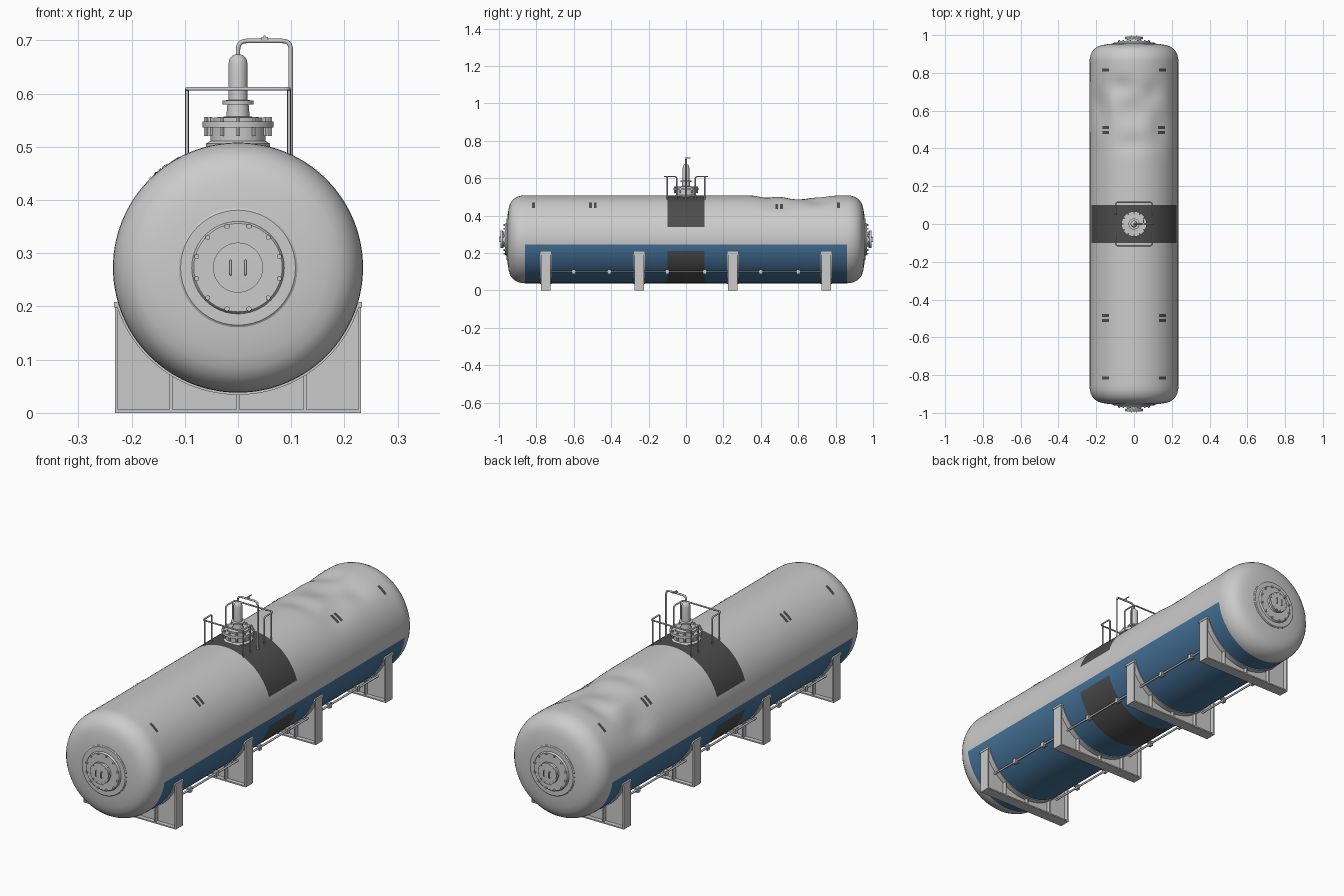
import bpy, bmesh, math
from math import sin, cos, pi, sqrt, exp, acos
from mathutils import Vector, Matrix

cube = bpy.data.objects.get("Cube")
if cube:
    bpy.data.objects.remove(cube, do_unlink=True)

R, ZC = 0.235, 0.273      # tank radius and axis height


def material(name, rgb):
    m = bpy.data.materials.new(name)
    m.use_nodes = True
    m.diffuse_color = (*rgb, 1)
    m.node_tree.nodes["Principled BSDF"].inputs["Base Color"].default_value = (*rgb, 1)
    return m


GREY = material("light_grey", (0.6, 0.6, 0.6))
BLUE = material("blue", (0.06, 0.17, 0.32))
DARK = material("dark_grey", (0.075, 0.075, 0.075))


def finish(name, bm, mats=(GREY,), smooth=True):
    bmesh.ops.recalc_face_normals(bm, faces=bm.faces)
    me = bpy.data.meshes.new(name)
    bm.to_mesh(me)
    bm.free()
    ob = bpy.data.objects.new(name, me)
    bpy.context.collection.objects.link(ob)
    for m in mats:
        me.materials.append(m)
    if smooth:
        bpy.ops.object.select_all(action='DESELECT')
        ob.select_set(True)
        bpy.context.view_layer.objects.active = ob
        bpy.ops.object.shade_smooth_by_angle(angle=math.radians(35))
    return ob


def grid(bm, rows, closed):
    """Skin rows of points with quads."""
    vs = [[bm.verts.new(p) for p in row] for row in rows]
    for a, b in zip(vs, vs[1:]):
        n = len(a)
        for i in range(n if closed else n - 1):
            j = (i + 1) % n
            bm.faces.new((a[i], a[j], b[j], b[i]))
    return vs


def add_box(bm, centre, size):
    mat = Matrix.Translation(centre) @ Matrix.Diagonal((*size, 1))
    bmesh.ops.create_cube(bm, size=1, matrix=mat)


def add_cyl(bm, matrix, r, h, n=8):
    bmesh.ops.create_cone(bm, cap_ends=True, segments=n, radius1=r, radius2=r,
                          depth=h, matrix=matrix)


def lathe(bm, profile, matrix, n=48):
    rows = [[matrix @ Vector((r * cos(2 * pi * i / n), r * sin(2 * pi * i / n), h))
             for i in range(n)] for r, h in profile]
    vs = grid(bm, rows, True)
    bm.faces.new(vs[0])
    bm.faces.new(vs[-1])


def tube(name, corners, r=0.004, bend=0.02):
    """Pipe along a path with rounded corners."""
    pts = [Vector(c) for c in corners]
    path = [pts[0]]
    for a, b, c in zip(pts, pts[1:], pts[2:]):
        p, q = b + (a - b).normalized() * bend, b + (c - b).normalized() * bend
        path += [p * (1 - t) ** 2 + b * 2 * t * (1 - t) + q * t * t
                 for t in (k / 6 for k in range(7))]
    path.append(pts[-1])
    cu = bpy.data.curves.new(name, 'CURVE')
    cu.dimensions = '3D'
    cu.bevel_depth, cu.bevel_resolution, cu.use_fill_caps = r, 2, True
    sp = cu.splines.new('POLY')
    sp.points.add(len(path) - 1)
    for s, p in zip(sp.points, path):
        s.co = (*p, 1)
    cu.materials.append(GREY)
    ob = bpy.data.objects.new(name, cu)
    bpy.context.collection.objects.link(ob)


# Dents: y, angle from the top, spread in y, spread in angle, depth
DENTS = [(0.43, 0.0, 0.05, 0.4, 0.012), (0.60, 0.0, 0.09, 0.4, 0.022),
         (0.73, -0.3, 0.05, 0.35, 0.016), (0.62, -0.95, 0.09, 0.25, 0.014),
         (0.50, 0.6, 0.09, 0.25, 0.010), (0.70, 0.45, 0.06, 0.25, 0.012),
         (0.62, -0.5, 0.08, 0.12, -0.006)]


def surface(t, y, r=R, lift=0.0):
    """Point on the shell at angle t from the top."""
    d = sum(e * exp(-((y - cy) / sy) ** 2 - ((t - ct) / st) ** 2)
            for cy, ct, sy, st, e in DENTS)
    r = max(r - d, 0) + lift
    return Vector((r * sin(t), y, ZC + r * cos(t)))


# Tank shell with rounded heads, edge loops placed on the paint borders
borders = [acos((z - ZC) / R) for z in (0.34, 0.245, 0.21)]
angles = [a for a in (-pi + 2 * pi * i / 112 for i in range(112))
          if all(abs(abs(a) - b) > 0.02 for b in borders)]
angles = sorted(angles + borders + [-b for b in borders])
head = [(0.878, 0.234), (0.897, 0.229), (0.915, 0.22), (0.930, 0.207), (0.941, 0.19),
        (0.948, 0.165), (0.953, 0.135), (0.956, 0.1), (0.958, 0.05)]
stations = [(-y, r) for y, r in reversed(head)]
stations += [(-0.86 + 0.02 * i, R) for i in range(87)] + head
bm = bmesh.new()
vs = grid(bm, [[surface(t, y, r) for t in angles] for y, r in stations], True)
bm.faces.new(vs[0])
bm.faces.new(vs[-1])
for f in bm.faces:
    c = f.calc_center_median()
    if abs(c.y) < 0.86 and c.z < 0.245:
        f.material_index = 1
    if abs(c.y) < 0.1 and (c.z > 0.34 or c.z < 0.21):
        f.material_index = 2
finish("tank_shell", bm, (GREY, BLUE, DARK))

# Small dark marks on the shoulders
bm = bmesh.new()
for side in (-1, 1):
    for y in (-0.815, -0.51, -0.485, 0.485, 0.51, 0.815):
        ts = [side * (0.59 + 0.05 * k) for k in range(5)]
        grid(bm, [[surface(t, y + dy, lift=0.002) for t in ts]
                  for dy in (-0.0075, 0, 0.0075)], False)
finish("shoulder_marks", bm, (DARK,))

# End covers with bolts, nozzle and handles
for end, tag in ((-1, "front"), (1, "back")):
    place = Matrix.Translation((0, 0, ZC)) @ Matrix.Rotation(-end * pi / 2, 4, 'X')
    bm = bmesh.new()
    lathe(bm, [(0.112, 0.94), (0.112, 0.957), (0.108, 0.960), (0.087, 0.960),
               (0.085, 0.966), (0.083, 0.968), (0.042, 0.968), (0.038, 0.974),
               (0.038, 0.98), (0.047, 0.98), (0.047, 0.991), (0.02, 0.992)], place)
    for i in range(12):
        a = 2 * pi * (i + 0.5) / 12
        for rad, h, size in ((0.08, 0.967, 0.005), (0.043, 0.985, 0.0035)):
            add_cyl(bm, place @ Matrix.Translation((rad * cos(a), rad * sin(a), h)),
                    size, 0.016, 6)
    finish(tag + "_end_cover", bm)
    for x in (-0.014, 0.014):
        tube(tag + "_cover_handle", [(x, end * 0.99, ZC - 0.013), (x, end * 0.998, ZC - 0.013),
             (x, end * 0.998, ZC + 0.013), (x, end * 0.99, ZC + 0.013)], 0.002, 0.003)

# Saddle supports
RS = 0.238


def arch(x):
    return ZC - sqrt(RS * RS - x * x)


xs = [0.2265 * sin(pi / 2 * i / 16) for i in range(-16, 17)]
for y in (-0.75, -0.25, 0.25, 0.75):
    bm = bmesh.new()
    section = [[(x, y + s, 0), (x, y + s, arch(x)), (x, y - s, arch(x)), (x, y - s, 0)]
               for s in (0.006,) for x in xs]
    vs = grid(bm, section, True)
    bm.faces.new(vs[0])
    bm.faces.new(vs[-1])
    add_box(bm, (0, y, 0.003), (0.46, 0.05, 0.006))
    for side in (-1, 1):
        add_box(bm, (side * 0.2285, y, 0.1), (0.006, 0.05, 0.2))
        add_box(bm, (side * 0.2285, y, 0.203), (0.01, 0.06, 0.01))
    for x in (-0.126, 0, 0.126):
        add_box(bm, (x, y, arch(x) / 2), (0.005, 0.05, arch(x)))
    finish("saddle", bm, smooth=False)
    # Curved wear strip under the shell
    bm = bmesh.new()
    rows = []
    for i in range(41):
        t = pi + 1.27 * (i / 20 - 1)
        rows.append([(r * sin(t), y + w, ZC + r * cos(t))
                     for r, w in ((0.234, -0.03), (0.234, 0.03), (0.239, 0.03), (0.239, -0.03))])
    vs = grid(bm, rows, True)
    bm.faces.new(vs[0])
    bm.faces.new(vs[-1])
    finish("saddle_strip", bm)

# Side pipes with clamps
for side in (-1, 1):
    x = side * 0.178
    tube("side_pipe", [(x, -0.75, 0.1), (x, 0.75, 0.1)], 0.0045)
    bm = bmesh.new()
    for y in (-0.6, -0.41, -0.1, 0.1, 0.4, 0.6):
        add_box(bm, (x, y, 0.1), (0.014, 0.018, 0.022))
        add_box(bm, (side * 0.166, y, 0.104), (0.03, 0.008, 0.01))
    finish("pipe_clamps", bm, smooth=False)

# Top neck, bolted flange and valve
bm = bmesh.new()
lathe(bm, [(0.06, 0.48), (0.06, 0.506), (0.052, 0.511), (0.052, 0.536), (0.067, 0.536),
           (0.067, 0.548), (0.046, 0.548), (0.046, 0.555), (0.022, 0.557), (0.02, 0.58),
           (0.029, 0.58), (0.029, 0.587), (0.018, 0.588), (0.018, 0.655), (0.016, 0.665),
           (0.010, 0.672), (0.004, 0.674)], Matrix())
for i in range(12):
    a = 2 * pi * i / 12
    add_cyl(bm, Matrix.Translation((0.06 * cos(a), 0.06 * sin(a), 0.538)), 0.0045, 0.036, 6)
finish("top_neck_and_valve", bm)

# Vent pipe with a small cock
tube("vent_pipe", [(0, 0, 0.665), (0, 0, 0.699), (0.099, 0, 0.699), (0.099, 0, 0.48)], 0.0042, 0.016)
bm = bmesh.new()
add_box(bm, (0.05, 0, 0.702), (0.012, 0.01, 0.008))
add_box(bm, (0.05, 0.01, 0.708), (0.004, 0.03, 0.003))
finish("vent_cock", bm, smooth=False)

# Guard rails around the top neck
for s, tag in ((-1, "front"), (1, "back")):
    tube(tag + "_guard_rail", [(-0.096, s * 0.05, 0.48), (-0.096, s * 0.05, 0.609),
         (-0.096, s * 0.115, 0.609), (0.096, s * 0.115, 0.609),
         (0.096, s * 0.05, 0.609), (0.096, s * 0.05, 0.48)], 0.0035, 0.012)
    for x in (-0.096, 0.096):
        tube(tag + "_guard_post", [(x, s * 0.1, 0.48), (x, s * 0.1, 0.609)], 0.003)
